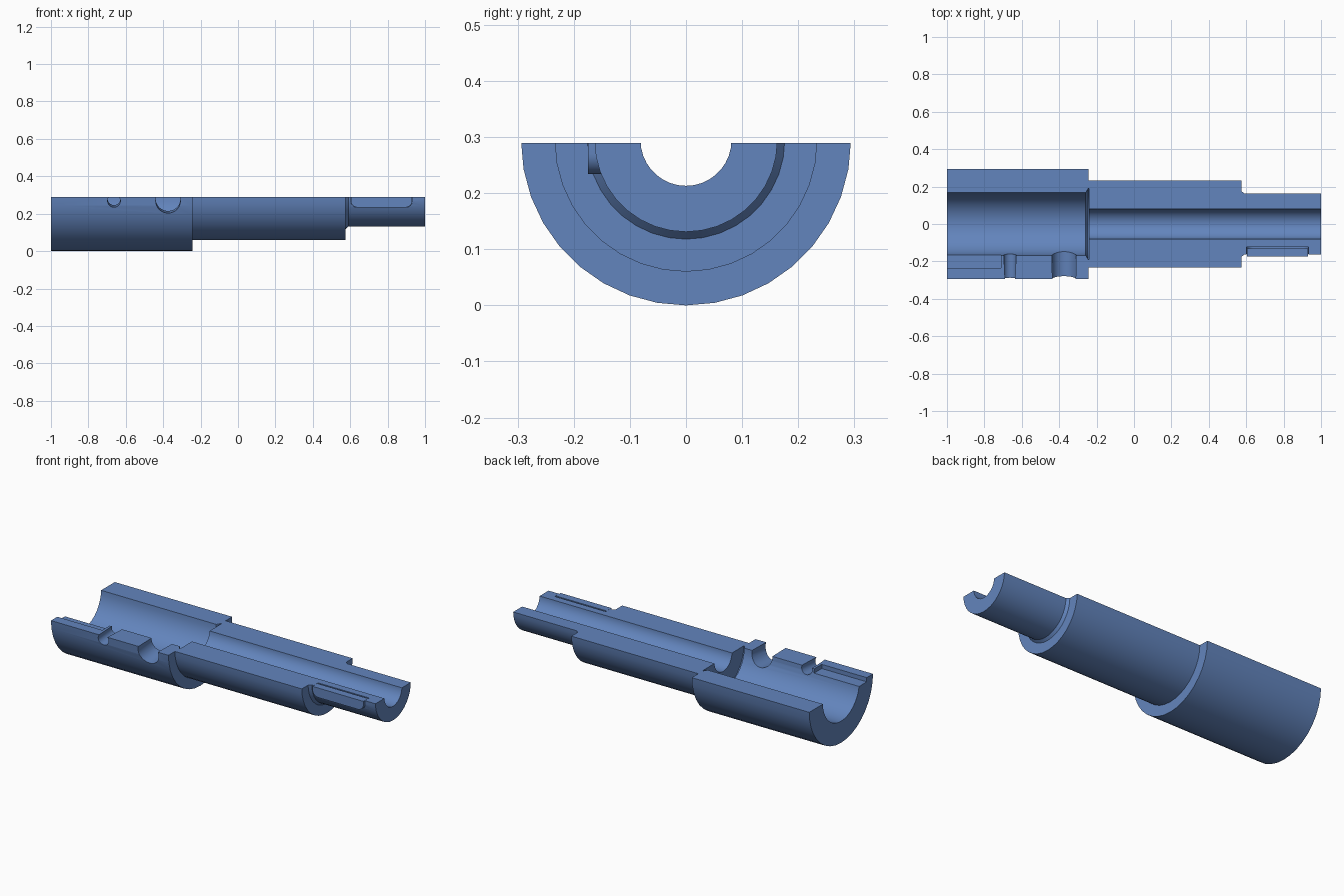
import bpy, bmesh, math
from mathutils import Matrix, Vector

if "Cube" in bpy.data.objects:
    bpy.data.objects.remove(bpy.data.objects["Cube"])

AXIS = 0.294   # height of the shaft axis
CUT = 0.2895   # height of the flat sectioned face

# Steel blue finish shared by all parts
blue = bpy.data.materials.new("steel_blue")
blue.diffuse_color = (0.124, 0.234, 0.51, 1)
blue.use_nodes = True
blue.node_tree.nodes["Principled BSDF"].inputs["Base Color"].default_value = blue.diffuse_color


def new_object(name, bm):
    bmesh.ops.recalc_face_normals(bm, faces=bm.faces)
    mesh = bpy.data.meshes.new(name)
    bm.to_mesh(mesh)
    bm.free()
    mesh.materials.append(blue)
    obj = bpy.data.objects.new(name, mesh)
    bpy.context.collection.objects.link(obj)
    return obj


def lathe(name, profile, segments=36):
    """Closed (x, radius) profile revolved around the shaft axis."""
    bm = bmesh.new()
    rings = []
    for i in range(segments):
        a = 2 * math.pi * i / segments
        rings.append([bm.verts.new((x, r * math.sin(a), AXIS - r * math.cos(a)))
                      for x, r in profile])
    n = len(profile)
    for i in range(segments):
        a, b = rings[i], rings[(i + 1) % segments]
        for j in range(n):
            k = (j + 1) % n
            bm.faces.new((a[j], a[k], b[k], b[j]))
    return new_object(name, bm)


def box(name, lo, hi):
    bm = bmesh.new()
    lo, hi = Vector(lo), Vector(hi)
    bmesh.ops.create_cube(bm, size=1, matrix=Matrix.Translation((lo + hi) / 2)
                          @ Matrix.Diagonal((*(hi - lo), 1)))
    return new_object(name, bm)


def radial_hole(name, x, radius, tilt=math.radians(5)):
    bm = bmesh.new()
    d = Vector((0, -math.cos(tilt), -math.sin(tilt)))
    m = Matrix.Translation(Vector((x, 0, AXIS)) + d * 0.22) @ d.to_track_quat('Z', 'Y').to_matrix().to_4x4()
    bmesh.ops.create_cone(bm, cap_ends=True, segments=32, radius1=radius,
                          radius2=radius, depth=0.22, matrix=m)
    return new_object(name, bm)


def half_slot(name, x0, x1, y0, y1, bottom, top, r):
    """Plate with rounded lower corners, extruded along y."""
    pts = [(x0, top)]
    for cx, start in ((x0 + r, 180), (x1 - r, 270)):
        for i in range(9):
            a = math.radians(start + 90 * i / 8)
            pts.append((cx + r * math.cos(a), bottom + r + r * math.sin(a)))
    pts.append((x1, top))
    bm = bmesh.new()
    face = bm.faces.new([bm.verts.new((x, y0, z)) for x, z in pts])
    ext = bmesh.ops.extrude_face_region(bm, geom=[face])
    bmesh.ops.translate(bm, vec=(0, y1 - y0, 0),
                        verts=[v for v in ext['geom'] if isinstance(v, bmesh.types.BMVert)])
    return new_object(name, bm)


def subtract(target, cutter):
    mod = target.modifiers.new("cut", 'BOOLEAN')
    mod.operation = 'DIFFERENCE'
    mod.solver = 'EXACT'
    mod.object = cutter
    bpy.context.view_layer.objects.active = target
    bpy.ops.object.modifier_apply(modifier=mod.name)
    bpy.data.objects.remove(cutter, do_unlink=True)


def smooth(obj):
    bpy.ops.object.select_all(action='DESELECT')
    obj.select_set(True)
    bpy.context.view_layer.objects.active = obj
    bpy.ops.object.shade_smooth_by_angle(angle=math.radians(30))


# Stepped hollow shaft: outer steps, then bore back along the inside
shaft = lathe("stepped_shaft", [
    (-1, 0.294), (-0.243, 0.294), (-0.243, 0.234), (0.575, 0.234),
    (0.575, 0.176), (0.59, 0.163), (1, 0.163), (1, 0.081),
    (-0.24, 0.081), (-0.24, 0.19), (-0.245, 0.19), (-0.258, 0.168), (-1, 0.168)])

# Cross holes, bore keyway, outer key pocket, then the sectioning cut
subtract(shaft, radial_hole("small_hole", -0.663, 0.034))
subtract(shaft, radial_hole("large_hole", -0.374, 0.066))
subtract(shaft, box("bore_keyway", (-1.1, -0.236, 0.265), (-0.71, -0.1, 0.35)))
subtract(shaft, half_slot("key_pocket", 0.602, 0.932, -0.25, -0.122, 0.233, 0.35, 0.037))
subtract(shaft, box("section_cut", (-1.2, -0.5, CUT), (1.2, 0.5, 0.8)))
smooth(shaft)

# Key sitting in the pocket with a thin gap behind it
key = half_slot("shaft_key", 0.603, 0.931, -0.175, -0.131, 0.234, CUT, 0.036)
smooth(key)
